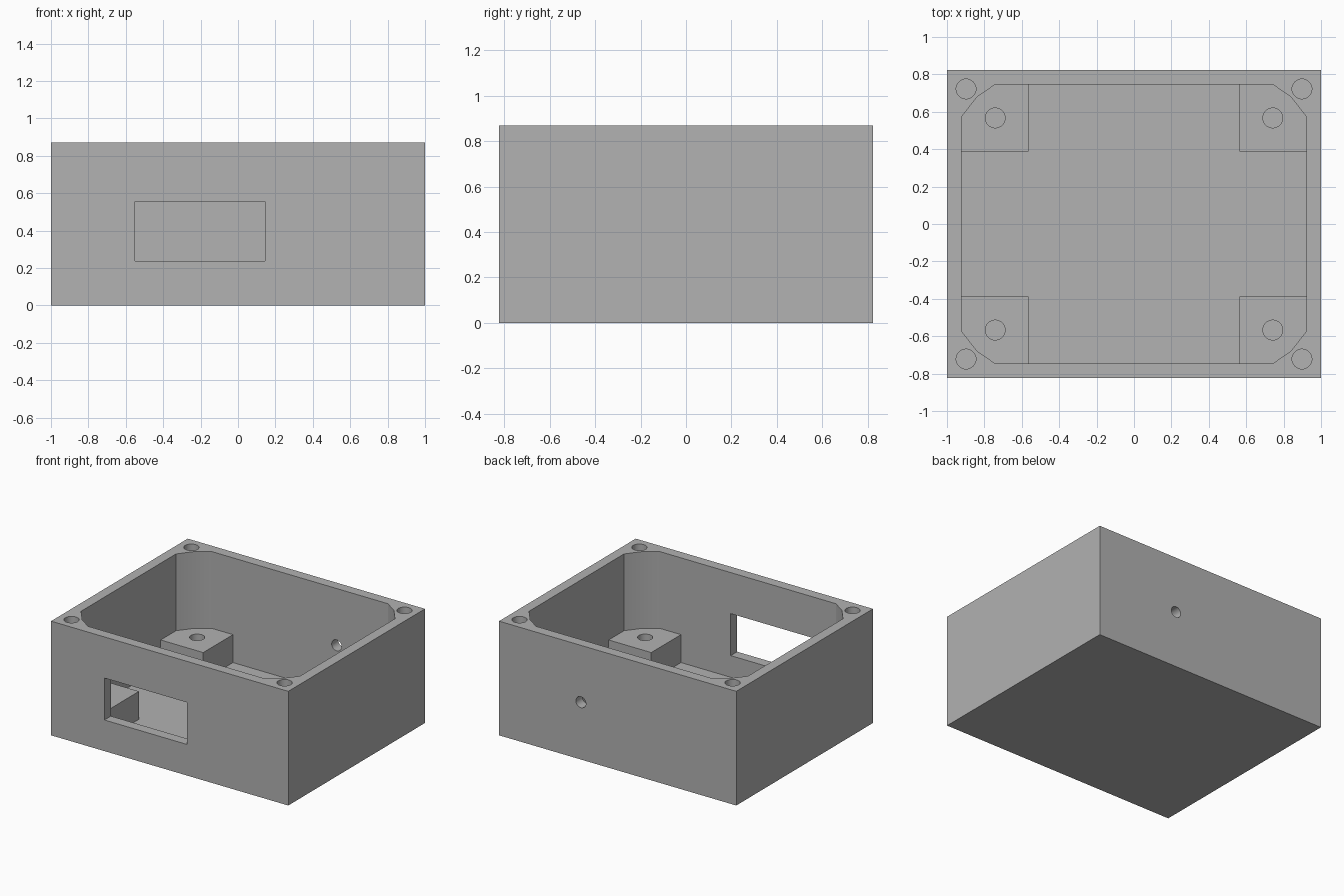
import bpy, bmesh
from math import pi
from mathutils import Matrix

cube = bpy.data.objects.get("Cube")
if cube:
    bpy.data.objects.remove(cube, do_unlink=True)

# Main dimensions
HX, HY, H = 1.0, 0.823, 0.87        # outer half sizes and height
CX, CY, FLOOR = 0.923, 0.745, 0.072  # cavity half sizes and floor height
POST_TOP = 0.285
CORNERS = [(sx, sy) for sx in (1, -1) for sy in (1, -1)]

grey = bpy.data.materials.new("plain grey")
grey.use_nodes = True
colour = (0.445, 0.445, 0.445, 1)
grey.diffuse_color = colour
grey.node_tree.nodes["Principled BSDF"].inputs["Base Color"].default_value = colour


def finish(bm, name):
    bmesh.ops.recalc_face_normals(bm, faces=bm.faces)
    mesh = bpy.data.meshes.new(name)
    bm.to_mesh(mesh)
    bm.free()
    mesh.materials.append(grey)
    obj = bpy.data.objects.new(name, mesh)
    bpy.context.collection.objects.link(obj)
    return obj


def block(name, lo, hi):
    bm = bmesh.new()
    bmesh.ops.create_cube(bm, size=1)
    for v in bm.verts:
        v.co = [(a + b) / 2 + c * (b - a) for a, b, c in zip(lo, hi, v.co)]
    return finish(bm, name)


def prism(name, outline, z0, z1):
    bm = bmesh.new()
    base = bm.faces.new([bm.verts.new((x, y, z0)) for x, y in outline])
    top = bmesh.ops.extrude_face_region(bm, geom=[base])["geom"]
    for v in top:
        if isinstance(v, bmesh.types.BMVert):
            v.co.z = z1
    return finish(bm, name)


def rod(name, radius, length, centre, rotation=Matrix()):
    bm = bmesh.new()
    bmesh.ops.create_cone(bm, cap_ends=True, segments=32, radius1=radius,
                          radius2=radius, depth=length,
                          matrix=Matrix.Translation(centre) @ rotation)
    return finish(bm, name)


def combine(target, tool, operation="DIFFERENCE"):
    tool.hide_render = True
    mod = target.modifiers.new(tool.name, "BOOLEAN")
    mod.object, mod.operation, mod.solver = tool, operation, "EXACT"
    bpy.context.view_layer.objects.active = target
    bpy.ops.object.modifier_apply(modifier=mod.name)
    bpy.data.objects.remove(tool, do_unlink=True)


# Box shell with a cavity whose corners are cut back
shell = block("enclosure", (-HX, -HY, 0), (HX, HY, H))
quarter = [(CX, 0.572), (0.838, 0.680), (0.743, CY)]
outline = []
for sx, sy in [(1, 1), (-1, 1), (-1, -1), (1, -1)]:
    points = quarter if sx * sy > 0 else quarter[::-1]
    outline += [(sx * x, sy * y) for x, y in points]
combine(shell, prism("cavity_cutter", outline, FLOOR, H + 0.1))

# Standoff posts in the four inner corners
for sx, sy in CORNERS:
    xs = sorted((sx * 0.564, sx * 0.95))
    ys = sorted((sy * 0.387, sy * 0.775))
    post = block("corner_post", (xs[0], ys[0], FLOOR - 0.03),
                 (xs[1], ys[1], POST_TOP))
    combine(shell, post, "UNION")

# Screw holes in the rim and in the posts
for sx, sy in CORNERS:
    combine(shell, rod("rim_hole_cutter", 0.053, 1.0,
                       (sx * 0.898, sy * 0.722, H)))
    combine(shell, rod("post_hole_cutter", 0.053, 0.4,
                       (sx * 0.742, sy * 0.567, POST_TOP)))

# Front opening and round hole in the back wall
combine(shell, block("window_cutter", (-0.55, -0.9, 0.237), (0.145, -0.7, 0.557)))
combine(shell, rod("cable_hole_cutter", 0.042, 0.2, (0.31, 0.785, 0.437),
                   Matrix.Rotation(pi / 2, 4, "X")))

# Smooth only the round walls
bpy.ops.object.select_all(action="DESELECT")
shell.select_set(True)
bpy.context.view_layer.objects.active = shell
bpy.ops.object.shade_smooth_by_angle(angle=pi / 9)
